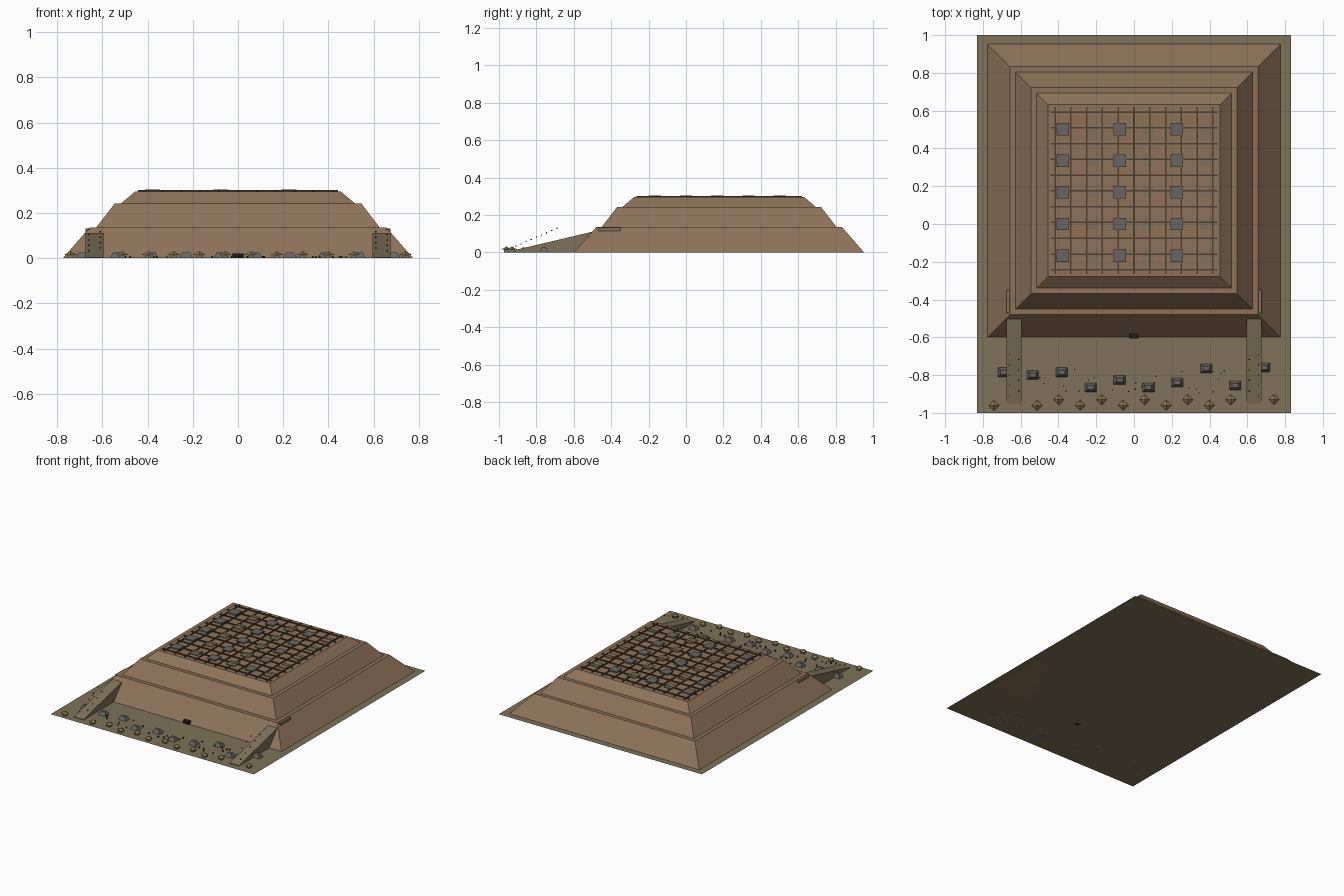
import bpy, bmesh, random
from mathutils import Matrix

if "Cube" in bpy.data.objects:
    bpy.data.objects.remove(bpy.data.objects["Cube"])
random.seed(4)


def mat(name, r, g, b):
    m = bpy.data.materials.new(name)
    m.diffuse_color = (r, g, b, 1)
    m.use_nodes = True
    m.node_tree.nodes["Principled BSDF"].inputs["Base Color"].default_value = m.diffuse_color
    return m


EARTH = mat("earth", 0.27, 0.17, 0.10)
SAND = mat("sand", 0.21, 0.17, 0.10)
STONE = mat("stone", 0.14, 0.13, 0.12)
WOOD = mat("dark_wood", 0.08, 0.05, 0.03)
CLOTH = mat("cloth", 0.27, 0.20, 0.08)
BLACK = mat("black", 0.015, 0.012, 0.01)


def finish(name, bm, material):
    bmesh.ops.recalc_face_normals(bm, faces=bm.faces)
    me = bpy.data.meshes.new(name)
    bm.to_mesh(me)
    bm.free()
    me.materials.append(material)
    ob = bpy.data.objects.new(name, me)
    bpy.context.collection.objects.link(ob)
    return ob


def box(bm, x, y, z, sx, sy, sz):
    # box centred in x, y and standing on z
    bmesh.ops.create_cube(bm, size=1, matrix=Matrix.Translation((x, y, z + sz / 2)) @ Matrix.Diagonal((sx, sy, sz, 1)))


def frustum(bm, x, y, z0, z1, bottom, top):
    # tapered block from half sizes at the bottom and top
    rings = []
    for z, (hx, hy) in ((z0, bottom), (z1, top)):
        rings.append([bm.verts.new((x + sx * hx, y + sy * hy, z))
                      for sx, sy in ((-1, -1), (1, -1), (1, 1), (-1, 1))])
    a, b = rings
    bm.faces.new(a)
    bm.faces.new(b)
    for i in range(4):
        j = (i + 1) % 4
        bm.faces.new((a[i], a[j], b[j], b[i]))


# flat ground sheet
bm = bmesh.new()
bmesh.ops.create_grid(bm, x_segments=1, y_segments=1, size=1, matrix=Matrix.Diagonal((0.83, 1, 1, 1)))
finish("ground_sheet", bm, SAND)

# three stepped earth tiers
YC = 0.177
for n, z0, z1, h0, h1 in ((1, 0, 0.135, 0.775, 0.657), (2, 0.135, 0.243, 0.628, 0.545), (3, 0.243, 0.295, 0.517, 0.455)):
    bm = bmesh.new()
    frustum(bm, 0, YC, z0, z1, (h0, h0), (h1, h1))
    finish(f"mound_tier_{n}", bm, EARTH)

# lattice of beams on the roof
bm = bmesh.new()
for i in range(11):
    o = (i - 5) * 0.0835
    box(bm, o, YC, 0.294, 0.008, 0.885, 0.007)
    box(bm, 0, YC - 0.002 + o, 0.294, 0.885, 0.008, 0.008)
finish("roof_lattice", bm, WOOD)

# roof hatches, stone and earth columns alternating
stone, earth = bmesh.new(), bmesh.new()
for i in range(6):
    for j in range(5):
        box(earth if i % 2 else stone, (i - 2.5) * 0.151, 0.167 * (j - 1), 0.295, 0.066, 0.066,
            0.006 if i % 2 else 0.009)
finish("stone_roof_hatches", stone, STONE)
finish("earth_roof_hatches", earth, SAND)

# front ramps with landings
for side, s in (("left", -1), ("right", 1)):
    bm = bmesh.new()
    prof = ((-0.95, 0), (-0.48, 0), (-0.48, 0.115), (-0.95, 0.004))
    ends = [[bm.verts.new((s * 0.635 + d, y, z)) for y, z in prof] for d in (-0.039, 0.039)]
    for e in ends:
        bm.faces.new(e)
    for i in range(4):
        j = (i + 1) % 4
        bm.faces.new((ends[0][i], ends[0][j], ends[1][j], ends[1][i]))
    finish(f"{side}_ramp", bm, SAND)
    bm = bmesh.new()
    box(bm, s * 0.635, -0.41, 0.112, 0.08, 0.12, 0.02)
    finish(f"{side}_ramp_landing", bm, SAND)

# dark doorway at the foot of the front slope
bm = bmesh.new()
box(bm, 0, -0.595, 0, 0.05, 0.024, 0.021)
finish("doorway", bm, BLACK)

# row of small tents along the front edge
bm, posts = bmesh.new(), bmesh.new()
for i in range(14):
    if i in (1, 12):
        continue
    x, y = -0.741 + 0.114 * i, -0.93 if i % 2 else -0.96
    bmesh.ops.create_cone(bm, cap_ends=True, segments=4, radius1=0.028, radius2=0, depth=0.016,
                          matrix=Matrix.Translation((x, y, 0.023)))
    box(posts, x, y, 0, 0.026, 0.026, 0.016)
finish("tent_roofs", bm, CLOTH)
finish("tent_bases", posts, SAND)

# tapered stone huts
bm = bmesh.new()
hut_y = (-0.785, -0.80, -0.785, -0.865, -0.825, -0.865, -0.84, -0.765, -0.855, -0.76)
for i, y in enumerate(hut_y):
    frustum(bm, (i - 4.5) * 0.153, y, 0, 0.026, (0.031, 0.024), (0.017, 0.011))
finish("stone_huts", bm, STONE)

# dotted marks: rising over the ramps and scattered in the yard
bm = bmesh.new()
for s in (-1, 1):
    for i in range(9):
        box(bm, s * (0.61 if i % 2 else 0.66), -0.91 + i * 0.0275, 0.03 + i * 0.012, 0.006, 0.006, 0.006)
for i in range(26):
    box(bm, random.uniform(-0.55, 0.55), random.uniform(-0.9, -0.76), 0, 0.006, 0.006, 0.01)
finish("small_markers", bm, BLACK)
